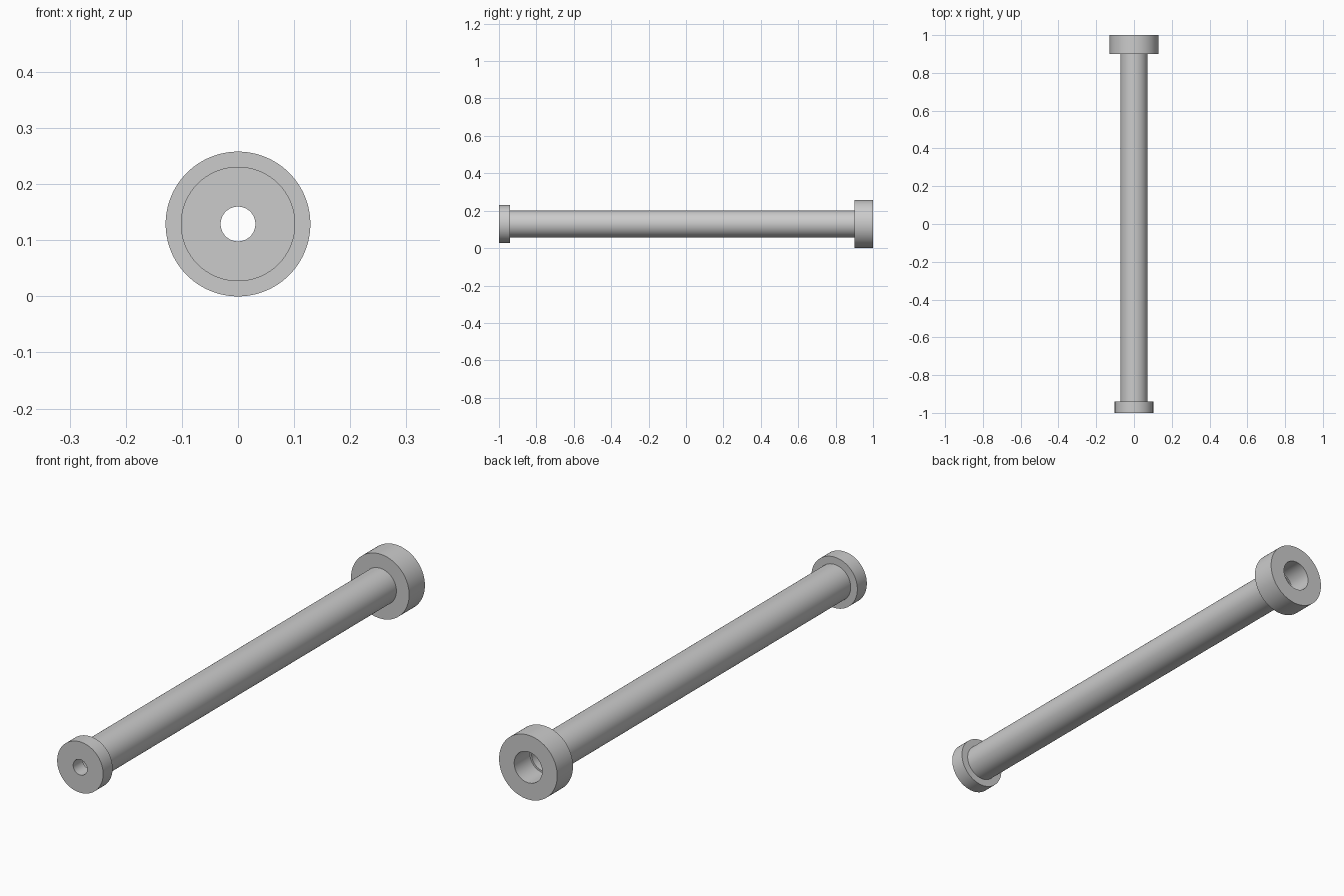
import bpy, bmesh, math

if "Cube" in bpy.data.objects:
    bpy.data.objects.remove(bpy.data.objects["Cube"])

CZ = 0.129   # axis height
SEG = 96


def lathe(name, profile):
    """Revolve a closed (radius, y) profile around the y axis."""
    bm = bmesh.new()
    rings = []
    for i in range(SEG):
        a = 2 * math.pi * i / SEG
        rings.append([bm.verts.new((r * math.sin(a), y, CZ + r * math.cos(a)))
                      for r, y in profile])
    n = len(profile)
    for i in range(SEG):
        a, b = rings[i], rings[(i + 1) % SEG]
        for j in range(n):
            k = (j + 1) % n
            bm.faces.new((a[j], a[k], b[k], b[j]))
    bmesh.ops.recalc_face_normals(bm, faces=bm.faces)
    mesh = bpy.data.meshes.new(name)
    bm.to_mesh(mesh)
    bm.free()
    obj = bpy.data.objects.new(name, mesh)
    bpy.context.collection.objects.link(obj)
    bpy.context.view_layer.objects.active = obj
    obj.select_set(True)
    bpy.ops.object.shade_smooth_by_angle(angle=math.radians(30))
    obj.select_set(False)
    return obj


# Hollow tube with a small front flange, large rear flange and stepped bore
lathe("flanged_tube", [
    (0.031, -1.0), (0.102, -1.0), (0.102, -0.94), (0.0725, -0.94),
    (0.0725, 0.9), (0.129, 0.9), (0.129, 1.0),
    (0.062, 1.0), (0.062, 0.9), (0.055, 0.9),
    (0.055, -0.94), (0.031, -0.94),
])
